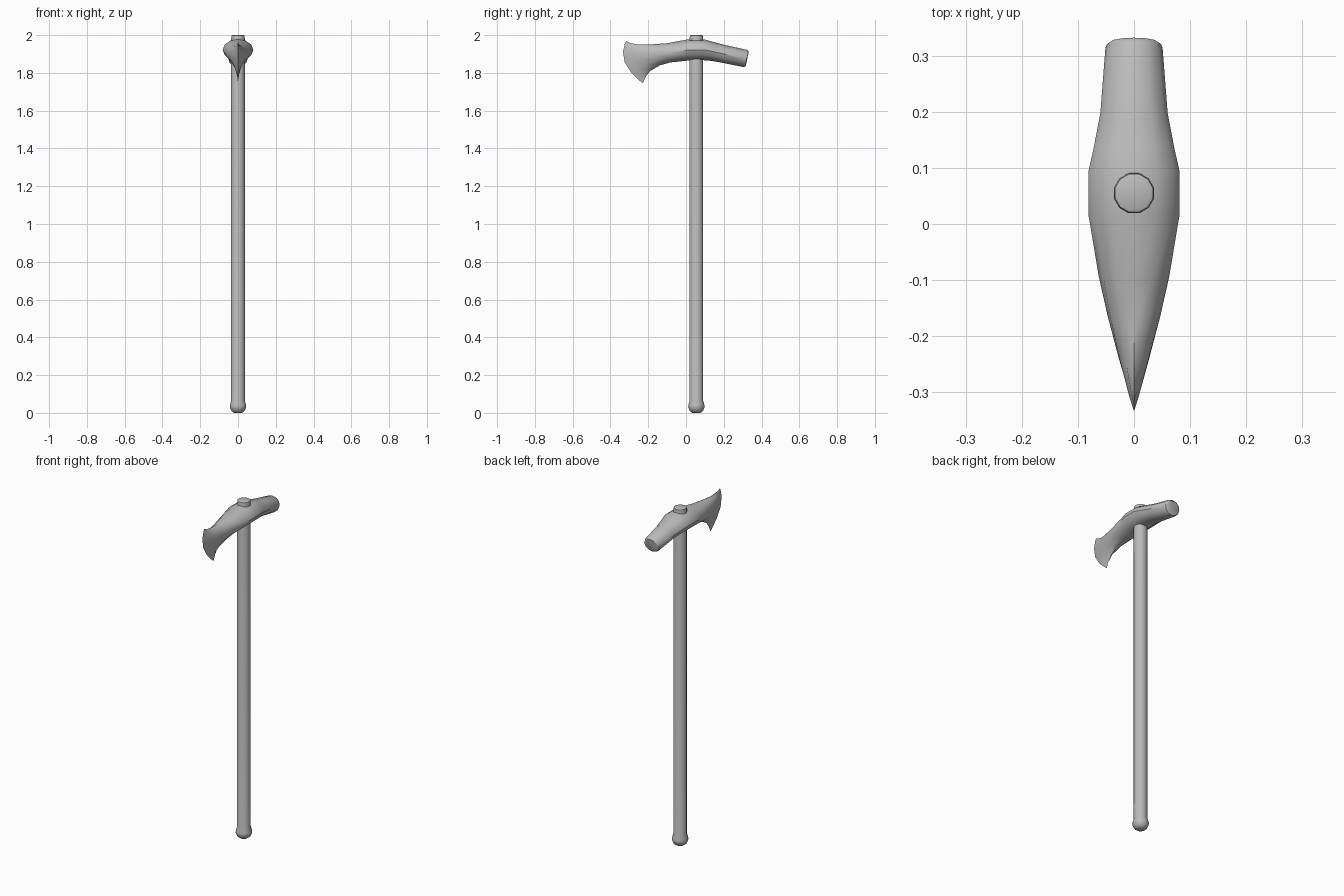
import bpy
import bmesh
import math

cube = bpy.data.objects.get("Cube")
if cube:
    bpy.data.objects.remove(cube, do_unlink=True)

# Single plain grey material
grey = bpy.data.materials.new("plain grey")
grey.use_nodes = True
colour = (0.5, 0.5, 0.5, 1)
grey.diffuse_color = colour
grey.node_tree.nodes["Principled BSDF"].inputs["Base Color"].default_value = colour

SIDES = 12


def loft(name, rings, smooth_angle):
    """Skin a list of closed rings and cap both ends."""
    bm = bmesh.new()
    loops = [[bm.verts.new(p) for p in ring] for ring in rings]
    for a, b in zip(loops, loops[1:]):
        for i in range(SIDES):
            j = (i + 1) % SIDES
            bm.faces.new((a[i], a[j], b[j], b[i]))
    bm.faces.new(loops[0])
    bm.faces.new(loops[-1])
    bmesh.ops.remove_doubles(bm, verts=bm.verts, dist=0.0005)
    bmesh.ops.recalc_face_normals(bm, faces=bm.faces)
    mesh = bpy.data.meshes.new(name)
    bm.to_mesh(mesh)
    bm.free()
    mesh.materials.append(grey)
    obj = bpy.data.objects.new(name, mesh)
    bpy.context.collection.objects.link(obj)
    bpy.ops.object.select_all(action='DESELECT')
    obj.select_set(True)
    bpy.context.view_layer.objects.active = obj
    bpy.ops.object.shade_smooth_by_angle(angle=math.radians(smooth_angle))
    return obj


def turned_ring(radius, z, y=0.055):
    angles = [math.tau * (i + 0.5) / SIDES for i in range(SIDES)]
    return [(radius * math.cos(t), y + radius * math.sin(t), z) for t in angles]


def head_ring(top, bottom, half_width, bulge):
    """Oval section between a top and a bottom point, bowed along y."""
    ring = []
    for i in range(SIDES):
        t = math.tau * i / SIDES
        f = (1 - math.cos(t)) / 2
        y = top[0] + (bottom[0] - top[0]) * f + bulge * math.sin(t) ** 2
        z = top[1] + (bottom[1] - top[1]) * f
        ring.append((half_width * math.sin(t), y, z))
    return ring


# Handle with rounded knob at the foot and a stub above the head
handle_profile = [
    (0.022, 0.0), (0.036, 0.01), (0.045, 0.03), (0.044, 0.042),
    (0.037, 0.065), (0.037, 1.985), (0.035, 1.997), (0.028, 2.0),
]
loft("handle", [turned_ring(r, z) for r, z in handle_profile], 50)

# Head from cutting edge to poll: top (y, z), bottom (y, z), half width, bow
head_sections = [
    ((-0.317, 1.968), (-0.228, 1.745), 0.0, -0.052),
    ((-0.295, 1.958), (-0.216, 1.775), 0.010, -0.042),
    ((-0.25, 1.95), (-0.19, 1.81), 0.027, -0.02),
    ((-0.18, 1.951), (-0.138, 1.84), 0.047, -0.005),
    ((-0.10, 1.957), (-0.085, 1.855), 0.063, 0.0),
    ((0.015, 1.978), (0.015, 1.866), 0.081, 0.0),
    ((0.095, 1.978), (0.095, 1.867), 0.081, 0.0),
    ((0.14, 1.965), (0.13, 1.864), 0.072, 0.0),
    ((0.205, 1.948), (0.19, 1.854), 0.060, 0.0),
    ((0.322, 1.922), (0.305, 1.831), 0.051, 0.0),
    ((0.329, 1.917), (0.313, 1.833), 0.048, 0.0),
    ((0.332, 1.91), (0.317, 1.84), 0.042, 0.0),
]
loft("axe_head", [head_ring(*section) for section in head_sections], 35)
